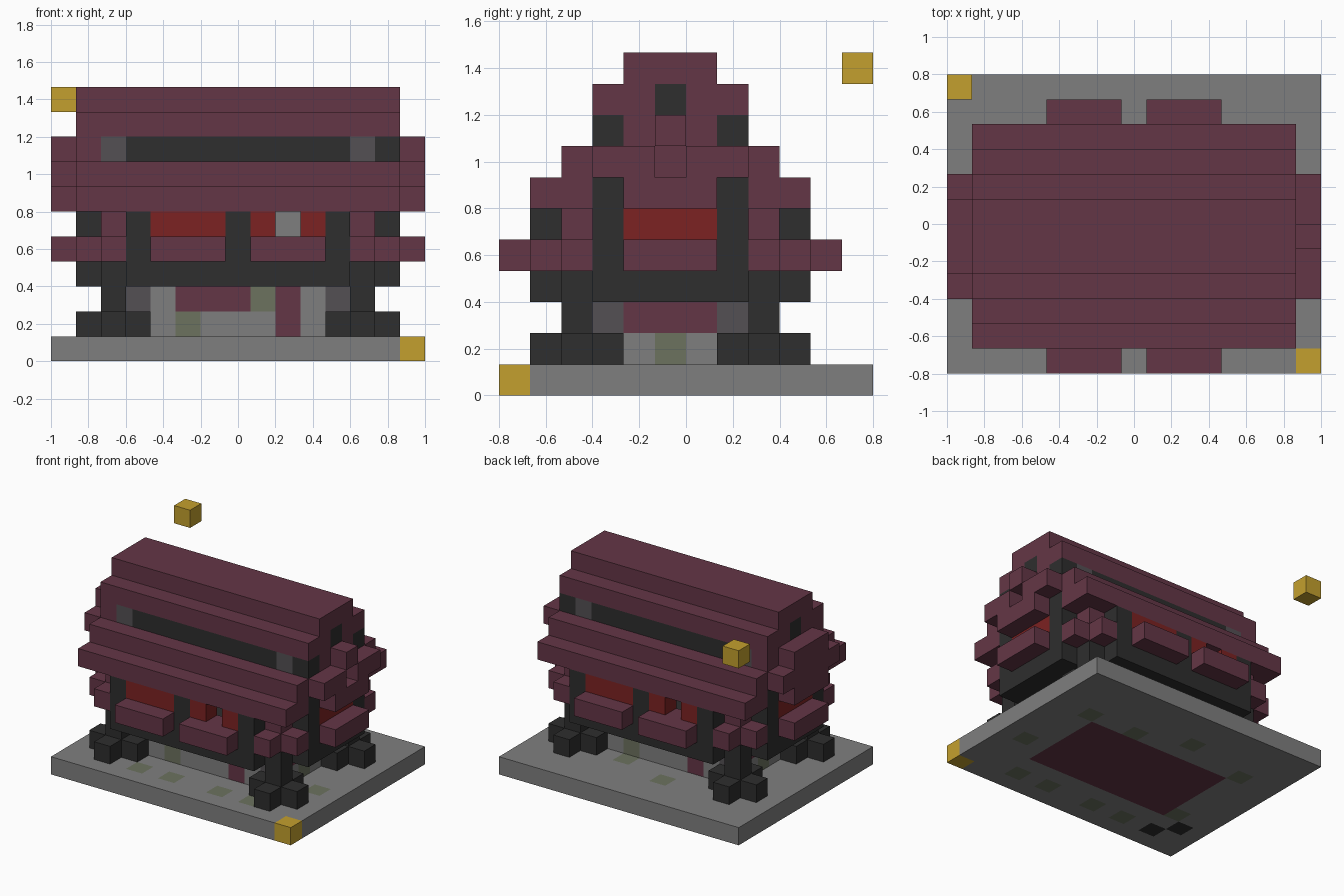
import bpy
import bmesh

cube = bpy.data.objects.get("Cube")
if cube:
    bpy.data.objects.remove(cube, do_unlink=True)

U = 2 / 15            # edge length of one block
NX, NY = 14, 10       # mirror sums: x -> NX - x, y -> NY - y


def linear(c):
    c /= 255
    return c / 12.92 if c <= 0.04045 else ((c + 0.055) / 1.055) ** 2.4


def material(name, rgb):
    m = bpy.data.materials.new(name)
    m.use_nodes = True
    col = (*[linear(c) for c in rgb], 1)
    m.diffuse_color = col
    m.node_tree.nodes["Principled BSDF"].inputs["Base Color"].default_value = col
    return m


MATS = {
    "plum": material("plum planks", (100, 54, 70)),
    "dark": material("dark timber", (46, 46, 46)),
    "stone": material("grey stone", (127, 127, 127)),
    "slate": material("slate", (84, 80, 84)),
    "moss": material("mossy stone", (108, 114, 95)),
    "red": material("red glass", (124, 34, 34)),
    "gold": material("gold", (196, 160, 46)),
}
blocks = {}           # cell -> (part, colour)


def span(v):
    return range(v[0], v[1] + 1) if isinstance(v, tuple) else (v,)


def put(part, colour, x, y, z, mirror=""):
    """Fill a range of cells, optionally mirrored across x and / or y."""
    for i in span(x):
        for j in span(y):
            for k in span(z):
                for a in {i, NX - i if "x" in mirror else i}:
                    for b in {j, NY - j if "y" in mirror else j}:
                        if colour:
                            blocks[a, b, k] = (part, colour)
                        else:
                            blocks.pop((a, b, k), None)


# Ground slab with inlaid floor and mossy patches
put("ground_slab", "stone", (0, 14), (0, 11), 0)
put("ground_slab", "plum", (3, 11), (3, 7), 0)
for x, y in ((12, 8), (9, 8), (6, 9), (2, 8), (13, 4), (11, 1), (9, 1), (6, 1), (4, 1), (2, 3)):
    put("ground_slab", "moss", x, y, 0)
for x, y in ((2, 1), (1, 2)):
    put("ground_slab", "dark", x, y, 0)

# Gold marker cubes at opposite corners
put("gold_marker_low", "gold", 14, 0, 0)
put("gold_marker_high", "gold", 0, 11, 10)

# Lower walls, hollow inside
put("lower_wall", "stone", (3, 11), (3, 7), (1, 2))
put("lower_wall", None, (4, 10), (4, 6), (1, 2))
put("lower_wall", "slate", 3, 3, (1, 2), "xy")
put("lower_wall", "plum", 3, (4, 6), 2, "x")
put("lower_wall", "moss", 3, 5, 1, "x")
for flip in (False, True):
    fx = (lambda v: NX - v) if flip else (lambda v: v)
    y = 7 if flip else 3
    for x in (5, 6, 7):
        put("lower_wall", "plum", fx(x), y, 2)
    put("lower_wall", "moss", fx(5), y, 1)
    put("lower_wall", "moss", fx(8), y, 2)
    put("door", "plum", fx(9), y, (1, 2))

# Corner posts with cross-shaped feet
put("corner_post", "dark", 2, 2, (1, 3), "xy")
for x, y in ((1, 2), (3, 2), (2, 1), (2, 3)):
    put("post_foot", "dark", x, y, 1, "xy")

# Overhanging upper floor
put("upper_floor", "dark", (3, 11), (1, 9), 3)
put("upper_floor", "dark", (1, 13), (3, 7), 3)

# Upper storey: plum sills, red windows, dark pillars
for z, colour in ((4, "plum"), (5, "red")):
    part = "window" if z == 5 else "sill"
    put(part, colour, (4, 10), 1, z, "y")
    put(part, colour, 1, (4, 6), z, "x")
put("pillar", "dark", 3, 1, (4, 5), "xy")
put("pillar", "dark", 7, 1, (4, 5), "y")
put("pillar", "dark", 1, 3, (4, 6), "xy")
put("upper_corner", "plum", 2, 2, (4, 5), "xy")
put("corner_bracket", "plum", 1, 2, 4, "xy")
put("corner_bracket", "plum", 2, 1, 4, "xy")

# Open window panes and the stone column behind them
put("window", None, 9, 1, 5)
put("window", None, 5, 9, 5)
put("inner_column", "stone", 9, 3, (4, 5))
put("inner_column", "stone", 5, 7, (4, 5))

# Planter boxes on all sides
put("planter", "plum", (4, 6), 0, 4, "xy")
put("planter", "plum", 0, (4, 6), 4, "x")

# Stepped roof
put("roof", "plum", (1, 13), (1, 2), 6, "y")
put("roof", "plum", (2, 12), (3, 7), 6)
put("roof", "plum", 1, (4, 6), 6, "x")
put("roof", "plum", (1, 13), (2, 8), 7)
put("roof", "plum", (1, 13), (3, 7), (8, 9))
put("roof", "plum", (1, 13), (4, 6), 10)

# Dark band under the ridge, with slate blocks and gable openings
put("roof_band", "dark", (3, 13), 3, 8, "y")
put("roof_band", "slate", 2, 3, 8, "xy")
put("gable_opening", "dark", 1, 5, 9, "x")

# Gable ornaments
put("gable_trim", "plum", 0, (4, 6), 6, "x")
put("gable_trim", "plum", 0, (3, 7), 7, "x")
put("gable_trim", "plum", 0, (4, 6), 8)
put("gable_trim", None, 14, 5, 7)
put("gable_trim", "plum", 14, 5, 8)

# Each cell face: outward direction and its corner offsets
FACES = {}
for axis in range(3):
    for side in (0, 1):
        direction = [0, 0, 0]
        direction[axis] = 2 * side - 1
        ring = []
        for p, q in ((0, 0), (1, 0), (1, 1), (0, 1)):
            corner = [0, 0, 0]
            corner[axis] = side
            corner[(axis + 1) % 3] = p
            corner[(axis + 2) % 3] = q
            ring.append(tuple(corner))
        FACES[tuple(direction)] = ring if side else ring[::-1]


def build(part):
    """Make one object from the exposed block faces of a part."""
    colours = sorted({c for p, c in blocks.values() if p == part})
    bm = bmesh.new()
    verts = {}
    for cell, (p, colour) in blocks.items():
        if p != part:
            continue
        for d, ring in FACES.items():
            if tuple(a + b for a, b in zip(cell, d)) in blocks:
                continue
            loop = []
            for corner in ring:
                key = tuple(a + b for a, b in zip(cell, corner))
                if key not in verts:
                    verts[key] = bm.verts.new((key[0] * U - 1, key[1] * U - 0.8, key[2] * U))
                loop.append(verts[key])
            bm.faces.new(loop).material_index = colours.index(colour)
    bmesh.ops.dissolve_limit(bm, angle_limit=0.01, verts=bm.verts, edges=bm.edges,
                             delimit={"MATERIAL"})
    mesh = bpy.data.meshes.new(part)
    bm.to_mesh(mesh)
    bm.free()
    for colour in colours:
        mesh.materials.append(MATS[colour])
    bpy.context.collection.objects.link(bpy.data.objects.new(part, mesh))


for part in sorted({p for p, _ in blocks.values()}):
    build(part)
